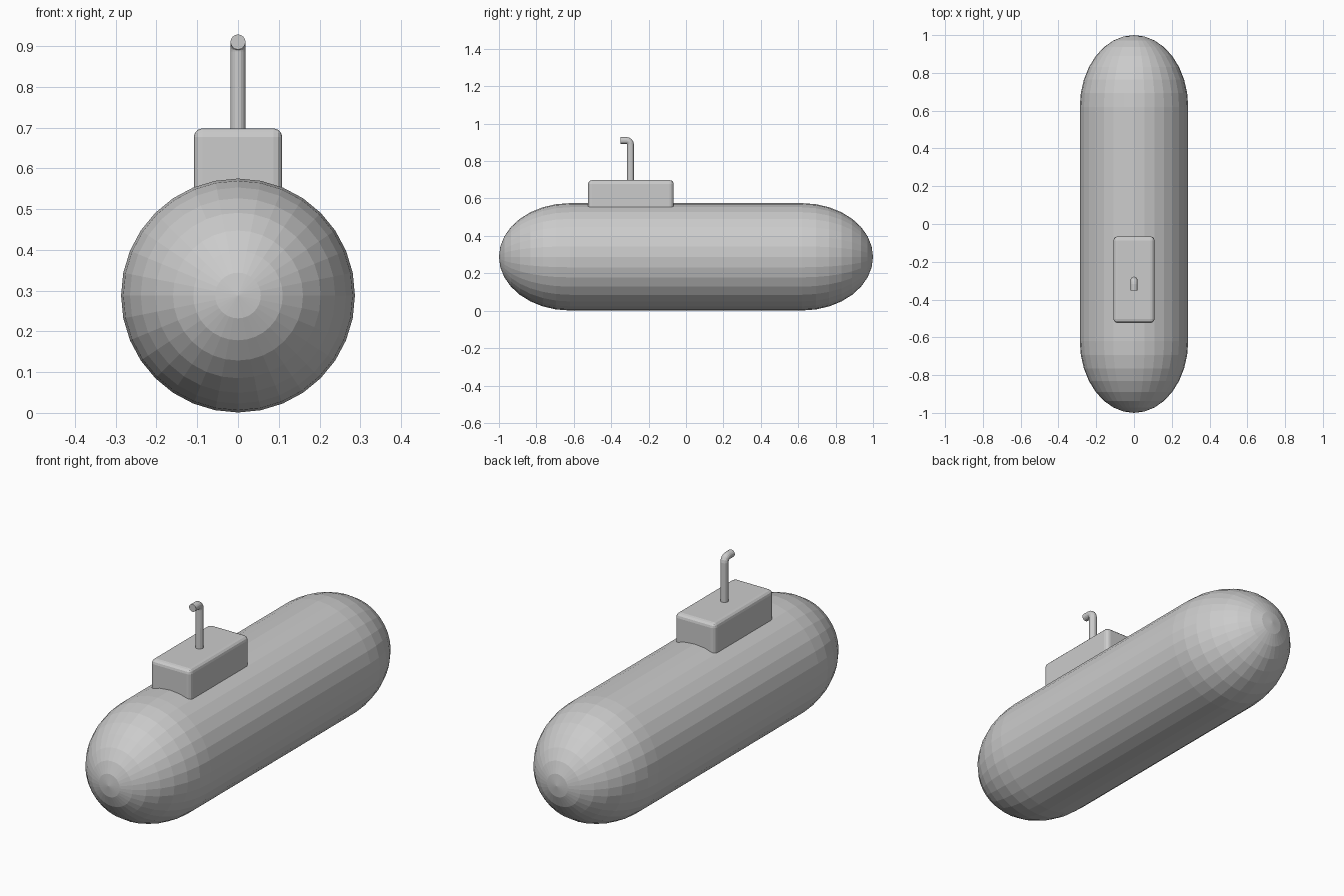
import bpy, bmesh
from math import sin, cos, pi
from mathutils import Vector

if "Cube" in bpy.data.objects:
    bpy.data.objects.remove(bpy.data.objects["Cube"])

R, CAP, STRAIGHT, ZC = 0.287, 0.38, 0.62, 0.288


def add_mesh(name, bm):
    bmesh.ops.recalc_face_normals(bm, faces=bm.faces)
    me = bpy.data.meshes.new(name)
    bm.to_mesh(me)
    bm.free()
    ob = bpy.data.objects.new(name, me)
    bpy.context.collection.objects.link(ob)
    return ob


# Hull: straight tube with elliptical ends, spun around the long axis
half = [(R * cos(i * pi / 16), STRAIGHT + CAP * sin(i * pi / 16)) for i in range(9)]
profile = [(r, -y) for r, y in reversed(half)] + half
bm = bmesh.new()
verts = [bm.verts.new((0, y, r)) for r, y in profile]
edges = [bm.edges.new(pair) for pair in zip(verts, verts[1:])]
bmesh.ops.spin(bm, geom=verts + edges, cent=(0, 0, 0), axis=(0, 1, 0),
               angle=2 * pi, steps=32)
bmesh.ops.remove_doubles(bm, verts=bm.verts, dist=0.0005)
hull = add_mesh("hull", bm)
hull.location.z = ZC

# Conning tower: box sunk into the hull, rounded on the sides and top
bm = bmesh.new()
bmesh.ops.create_cube(bm, size=1)
bmesh.ops.scale(bm, vec=(0.217, 0.458, 0.2), verts=bm.verts)
rounded = [e for e in bm.edges if max(v.co.z for v in e.verts) > 0]
bmesh.ops.bevel(bm, geom=rounded, offset=0.021, segments=3, profile=0.5,
                affect='EDGES', clamp_overlap=True)
tower = add_mesh("conning_tower", bm)
tower.location = (0, -0.295, 0.598)

# Periscope: bent round pipe facing the front
BEND, PY, PZ = 0.022, -0.297, 0.91
path = [Vector((0, PY, 0.64))]
for i in range(5):
    a = i * pi / 8
    path.append(Vector((0, PY - BEND + BEND * cos(a), PZ - BEND + BEND * sin(a))))
path.append(Vector((0, -0.351, PZ)))
cu = bpy.data.curves.new("periscope", 'CURVE')
cu.dimensions = '3D'
cu.bevel_depth = 0.0185
cu.bevel_resolution = 6
cu.use_fill_caps = True
sp = cu.splines.new('POLY')
sp.points.add(len(path) - 1)
for p, co in zip(sp.points, path):
    p.co = (*co, 1)
sp.use_smooth = False
bpy.context.collection.objects.link(bpy.data.objects.new("periscope", cu))
